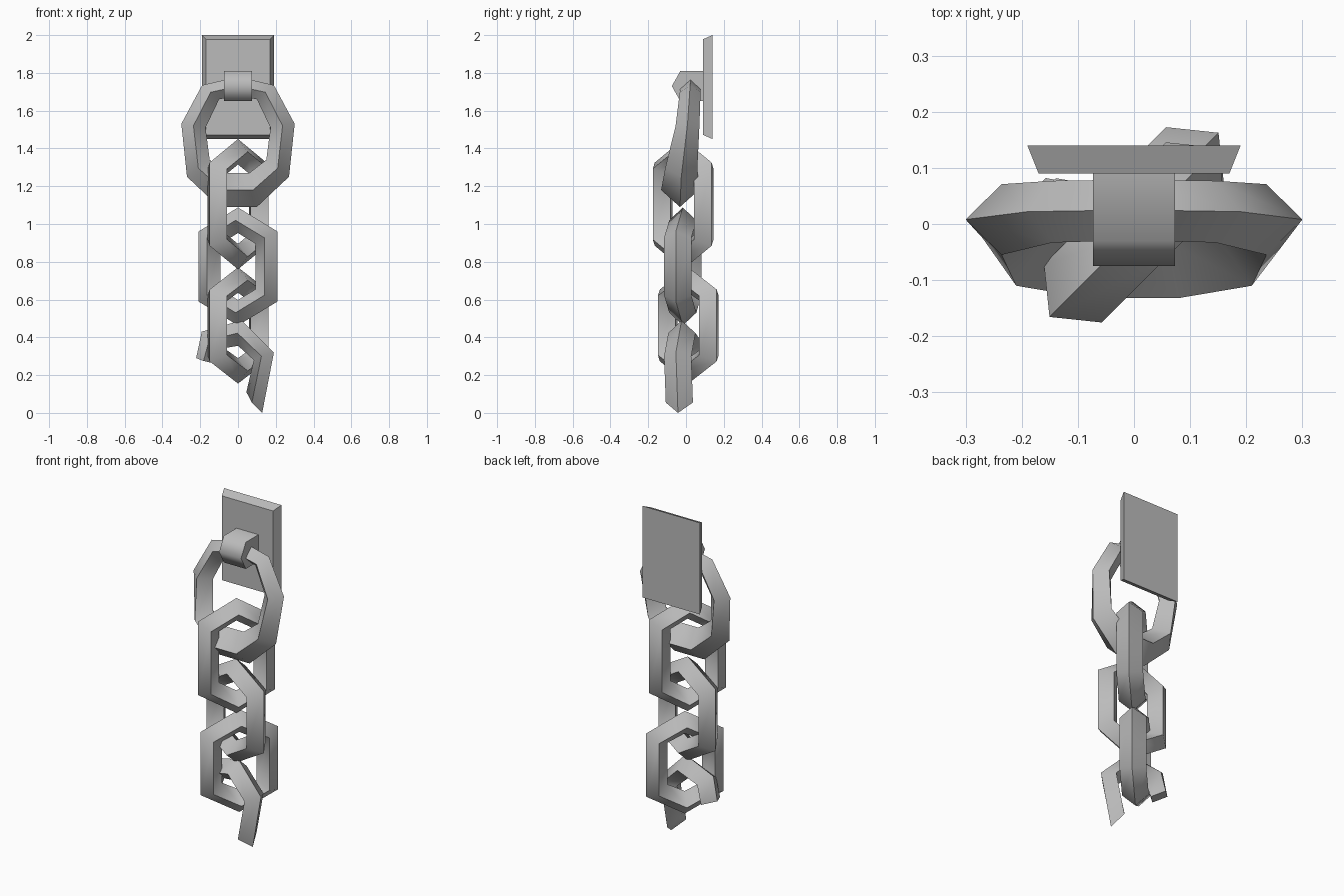
import bpy, bmesh
from math import sin, cos, radians

old = bpy.data.objects.get("Cube")
if old:
    bpy.data.objects.remove(old, do_unlink=True)

# Single worn-iron grey
iron = bpy.data.materials.new("iron_grey")
iron.use_nodes = True
GREY = (0.5, 0.5, 0.5, 1)
iron.diffuse_color = GREY
iron.node_tree.nodes["Principled BSDF"].inputs["Base Color"].default_value = GREY


def make(name, loops, closed=False, smooth=0):
    """Skin a row of equal cross-sections; cap the ends when open."""
    bm = bmesh.new()
    rows = [[bm.verts.new(p) for p in loop] for loop in loops]
    n = len(rows[0])
    pairs = list(zip(rows, rows[1:]))
    if closed:
        pairs.append((rows[-1], rows[0]))
    else:
        bm.faces.new(rows[0])
        bm.faces.new(rows[-1])
    for a, b in pairs:
        for i in range(n):
            j = (i + 1) % n
            bm.faces.new((a[i], a[j], b[j], b[i]))
    bmesh.ops.recalc_face_normals(bm, faces=bm.faces)
    mesh = bpy.data.meshes.new(name)
    bm.to_mesh(mesh)
    bm.free()
    mesh.materials.append(iron)
    obj = bpy.data.objects.new(name, mesh)
    bpy.context.collection.objects.link(obj)
    if smooth:
        bpy.ops.object.select_all(action='DESELECT')
        bpy.context.view_layer.objects.active = obj
        obj.select_set(True)
        bpy.ops.object.shade_smooth_by_angle(angle=radians(smooth))
    return obj


def link(name, outer, inner, angle=0, ys=None, depths=None, closed=True):
    """Diamond-section link: outer and inner outlines in an upright plane."""
    c, s = cos(radians(angle)), sin(radians(angle))
    loops = []
    for k, (o, i) in enumerate(zip(outer, inner)):
        y, d = ys[k], depths[k]
        mid = ((o[0] + i[0]) / 2, (o[1] + i[1]) / 2)
        section = [(o, 0), (mid, d), (i, 0), (mid, -d)]
        loops.append([(u * c + w * s, y + u * s - w * c, z) for (u, z), w in section])
    return make(name, loops, closed, 66)


def hexagon(r, shoulder, apex, zc):
    return [(0, zc + apex), (r, zc + shoulder), (r, zc - shoulder),
            (0, zc - apex), (-r, zc - shoulder), (-r, zc + shoulder)]


def mirrored(half):
    """Complete a right-hand outline that starts on the centre line."""
    return half + [(-x, z) for x, z in reversed(half[1:])]


# Wall plate with bevelled rim
make("wall_plate", [[(-w, y, a), (w, y, a), (w, y, b), (-w, y, b)]
                    for w, y, a, b in ((0.19, 0.14, 1.45, 2.0), (0.17, 0.09, 1.472, 1.978))])

# Bracket holding the ring
profile = [(0.14, 1.81), (-0.03, 1.81), (-0.075, 1.73), (-0.03, 1.65), (0.14, 1.65)]
make("ring_bracket", [[(x, y, z) for y, z in profile] for x in (-0.073, 0.073)], smooth=66)

# Tilted ring, heavier at its foot
ring_out = mirrored([(0, 1.78), (0.19, 1.735), (0.3, 1.53), (0.27, 1.25), (0.1, 1.09)])
ring_in = mirrored([(0, 1.68), (0.1, 1.66), (0.172, 1.51), (0.15, 1.34), (0.06, 1.27)])
tilt = [0.025, 0.022, 0.008, -0.025, -0.032]
heft = [0.054, 0.055, 0.063, 0.085, 0.1]
link("ring", ring_out, ring_in, 0, tilt + tilt[:0:-1], heft + heft[:0:-1])

# Hexagonal chain links, alternating direction
for name, zc, apex, shoulder, angle, y in (
        ("upper_link", 1.105, 0.345, 0.22, 45, -0.015),
        ("middle_link", 0.775, 0.312, 0.185, -10, -0.017),
        ("lower_link", 0.463, 0.308, 0.19, 45, 0.012)):
    link(name, hexagon(0.213, shoulder, apex, zc), hexagon(0.095, shoulder - 0.065, apex - 0.135, zc),
         angle, [y] * 6, [0.073] * 6)

# Broken, leaning last link with two open ends
link("broken_link",
     [(-0.225, 0.29), (-0.195, 0.43), (0.02, 0.49), (0.193, 0.32), (0.13, 0.0)],
     [(-0.12, 0.26), (-0.09, 0.34), (0.0, 0.355), (0.085, 0.28), (0.045, 0.11)],
     -10, [-0.02] * 5, [0.073] * 5, closed=False)
